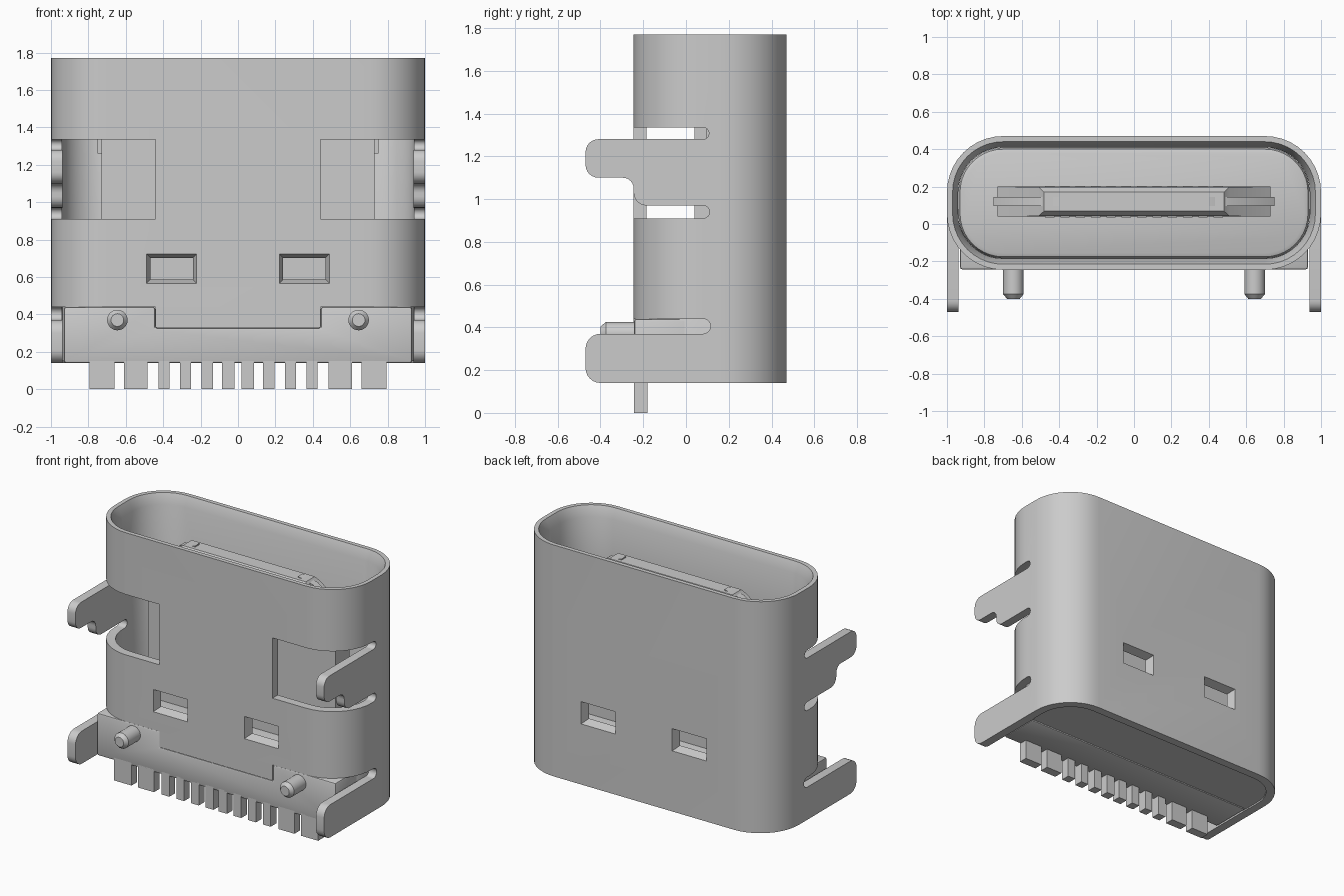
import bpy, bmesh
from math import sin, cos, pi
from mathutils import Vector

if "Cube" in bpy.data.objects:
    bpy.data.objects.remove(bpy.data.objects["Cube"])

CY = 0.1125  # centre of the shell opening in y


def loft(name, rings, loop=False):
    """Skin equal-length rings; caps the ends unless the rings form a loop."""
    bm = bmesh.new()
    vs = [[bm.verts.new(p) for p in r] for r in rings]
    n = len(rings[0])
    pairs = list(zip(vs, vs[1:])) + ([(vs[-1], vs[0])] if loop else [])
    for a, b in pairs:
        for i in range(n):
            bm.faces.new((a[i], a[(i + 1) % n], b[(i + 1) % n], b[i]))
    if not loop:
        bm.faces.new(vs[0][::-1])
        bm.faces.new(vs[-1])
    bmesh.ops.recalc_face_normals(bm, faces=bm.faces)
    me = bpy.data.meshes.new(name)
    bm.to_mesh(me)
    bm.free()
    ob = bpy.data.objects.new(name, me)
    bpy.context.collection.objects.link(ob)
    return ob


def prism_x(name, pts, a, b):
    return loft(name, [[(x, y, z) for y, z in pts] for x in (a, b)])


def prism_y(name, pts, a, b):
    return loft(name, [[(x, y, z) for x, z in pts] for y in (a, b)])


def box(name, x0, x1, y0, y1, z0, z1):
    return prism_x(name, [(y0, z0), (y1, z0), (y1, z1), (y0, z1)], x0, x1)


def rounded(pts, n=6):
    """Polygon of (u, v, radius) with rounded corners."""
    out = []
    for i, (u, v, r) in enumerate(pts):
        p = Vector((u, v))
        if r == 0:
            out.append((u, v))
            continue
        a = (Vector(pts[i - 1][:2]) - p).normalized() * r
        b = (Vector(pts[(i + 1) % len(pts)][:2]) - p).normalized() * r
        for k in range(n + 1):
            t = k / n * pi / 2
            q = p + a * (1 - sin(t)) + b * (1 - cos(t))
            out.append((q.x, q.y))
    return out


def slot_end(y, z0, z1, n=8):
    r = (z1 - z0) / 2
    return [(y + r * sin(pi * k / n), z0 + r - r * cos(pi * k / n)) for k in range(n + 1)]


def ring(inset, z, n=10):
    """Rounded-rectangle section of the shell, inset from its outside."""
    pts = []
    r = 0.3 - inset
    for c, (sx, sy) in enumerate([(1, 1), (-1, 1), (-1, -1), (1, -1)]):
        for k in range(n + 1):
            t = (c + k / n) * pi / 2
            pts.append((sx * 0.7 + r * cos(t), CY + sy * 0.0575 + r * sin(t), z))
    return pts


def rect(hx, hy, z):
    return [(-hx, 0.12 - hy, z), (hx, 0.12 - hy, z), (hx, 0.12 + hy, z), (-hx, 0.12 + hy, z)]


def apply(ob):
    bpy.ops.object.select_all(action='DESELECT')
    bpy.context.view_layer.objects.active = ob
    ob.select_set(True)
    for m in list(ob.modifiers):
        bpy.ops.object.modifier_apply(modifier=m.name)


def cut(ob, cutter):
    m = ob.modifiers.new("cut", 'BOOLEAN')
    m.operation, m.solver, m.object = 'DIFFERENCE', 'EXACT', cutter
    cutter.hide_render = True
    apply(ob)
    bpy.data.objects.remove(cutter)


def bevel(ob, w):
    m = ob.modifiers.new("bevel", 'BEVEL')
    m.width, m.segments = w, 2
    apply(ob)


# Metal shell: hollow tube with a flared mouth
shell = loft("shell", [ring(0, 0.14), ring(0, 1.77), ring(0.03, 1.77),
                       ring(0.06, 1.70), ring(0.06, 0.14)], loop=True)

# Lower front opening with round slot ends
low = [(-0.6, 0.0), (0.08, 0.0)] + slot_end(0.08, 0.37, 0.44) + [(-0.6, 0.44)]
cut(shell, prism_x("cutter", low, -1.2, 1.2))

# Side windows and tapered latch holes
side = ([(-0.6, 0.91)] + slot_end(0.08, 0.91, 0.97)
        + slot_end(0.08, 1.28, 1.335) + [(-0.6, 1.335)])
for s in (-1, 1):
    cut(shell, prism_x("cutter", side, s * 0.44, s * 1.2))
    for y0, y1 in ((-0.25, -0.18), (0.475, 0.405)):
        def frame(w, h, y):
            return [(s * 0.355 + a * w, y, 0.645 + b * h)
                    for a, b in ((-1, -1), (1, -1), (1, 1), (-1, 1))]
        cut(shell, loft("cutter", [frame(0.135, 0.08, y0), frame(0.112, 0.056, y1)]))

# Shell tab over the plastic base
box("shell_tab", -0.44, 0.44, -0.245, -0.185, 0.33, 0.44)

# Mounting legs
upper = rounded([(0.08, 0.97, 0), (-0.245, 0.97, 0.06), (-0.245, 1.10, 0.05),
                 (-0.47, 1.10, 0.06), (-0.47, 1.28, 0.06), (0.08, 1.28, 0)])
lower = rounded([(0.08, 0.14, 0), (-0.47, 0.14, 0.07), (-0.47, 0.37, 0.07), (0.08, 0.37, 0)])
for s, side_name in ((-1, "left"), (1, "right")):
    prism_x("upper_leg_" + side_name, upper, s * 0.937, s)
    prism_x("lower_leg_" + side_name, lower, s * 0.937, s)

# Plastic base: floor inside the shell and the notched front block
loft("inner_floor", [ring(0.061, 0.15), ring(0.061, 0.47), ring(0.07, 0.492), ring(0.09, 0.5)])
half = [(0.93, 0.14), (0.93, 0.44), (0.442, 0.44), (0.442, 0.328)]
block = prism_y("front_block", half + [(-x, z) for x, z in half[::-1]], -0.243, 0.05)
bevel(block, 0.012)

# Locating pegs with chamfered tips
for s in (-1, 1):
    loft("locating_peg", [[(s * 0.645 + r * cos(k * pi / 12), y, 0.37 + r * sin(k * pi / 12))
                           for k in range(24)]
                          for r, y in ((0.055, -0.2), (0.055, -0.375), (0.034, -0.4))])

# Solder pins along the bottom
for a, b in ((0.02, 0.085), (0.135, 0.195), (0.25, 0.31),
             (0.365, 0.425), (0.485, 0.61), (0.66, 0.795)):
    for s in (-1, 1):
        box("solder_pin", s * a, s * b, -0.243, -0.18, 0, 0.16)

# Central tongue with tapered tip
loft("tongue", [rect(0.73, 0.08, 0.45), rect(0.73, 0.08, 1.4),
                rect(0.51, 0.078, 1.58), rect(0.48, 0.05, 1.62)])

# Tongue side clips and contacts
clip = [(0.40, 1.628), (0.52, 1.60), (0.75, 1.42), (0.75, 1.26), (0.70, 1.26), (0.40, 1.5)]
for s in (-1, 1):
    prism_y("tongue_clip", [(s * x, z) for x, z in clip], 0.095, 0.145)
for i in range(12):
    x = -0.451 + i * 0.082
    for s in (-1, 1):
        y = 0.12 + s * 0.079
        box("contact", x - 0.025, x + 0.025, y - 0.005, y + 0.005, 1.40, 1.57)

# Smooth curved walls, keep edges crisp
bpy.ops.object.select_all(action='SELECT')
bpy.context.view_layer.objects.active = shell
bpy.ops.object.shade_smooth_by_angle(angle=pi / 6)
